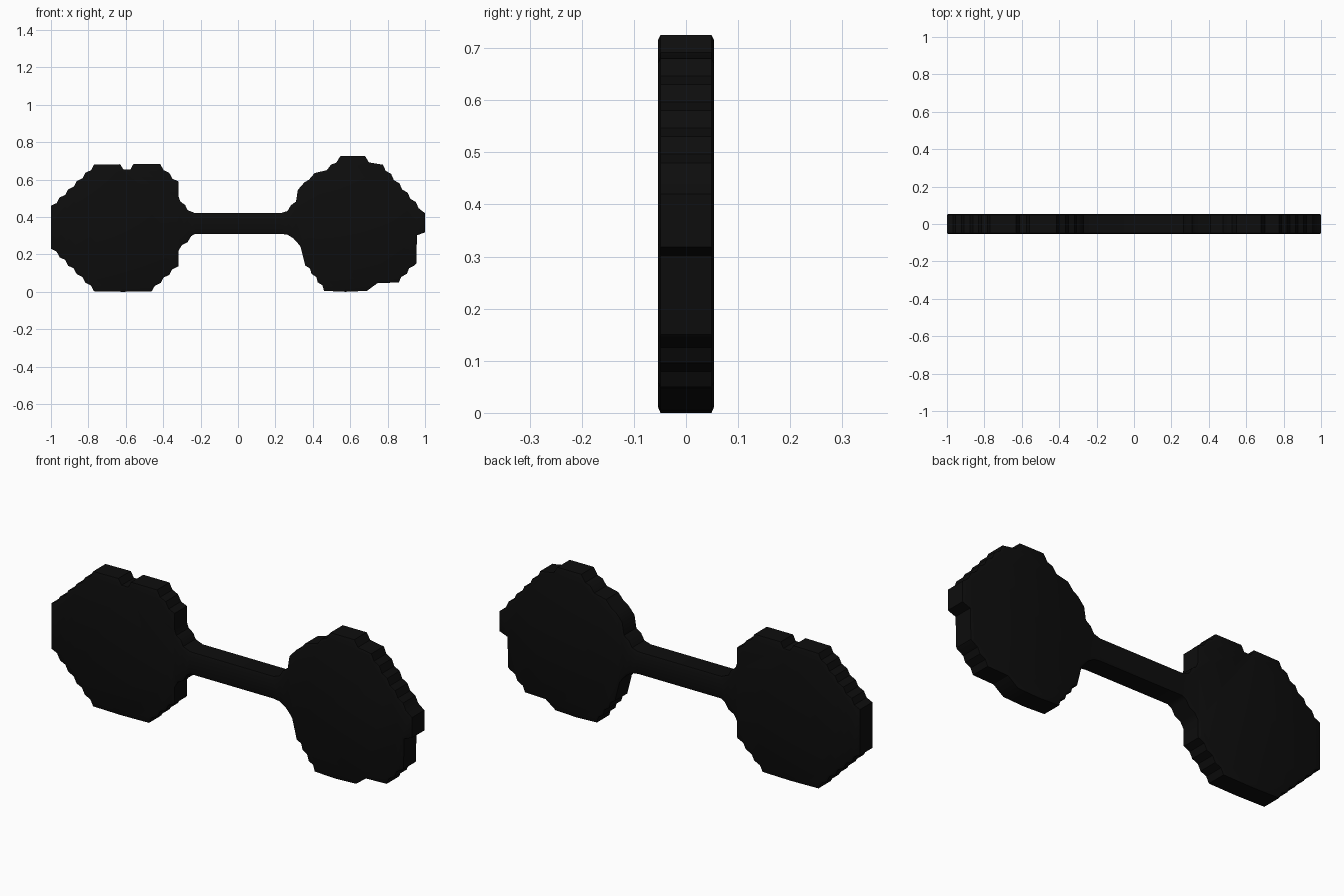
import bpy, bmesh
from mathutils import Vector

if "Cube" in bpy.data.objects:
    bpy.data.objects.remove(bpy.data.objects["Cube"])


def stairs(a, b, n, notch=0.011):
    """Softly stepped edge from a to b (clockwise outline), notched inward n times."""
    a, b = Vector(a), Vector(b)
    d = b - a
    inward = Vector((d.y, -d.x)).normalized() * notch
    pts = []
    for i in range(n):
        pts.append(a + d * (i / n))
        pts.append(a + d * ((i + 0.52) / n) + inward)
    return [tuple(p) for p in pts]


# Clockwise outline in x, z: left weight, upper half
outline = stairs((-1, .46), (-.77, .68), 5)
outline += [(-.77, .68), (-.63, .682), (-.612, .653), (-.575, .653), (-.56, .682)]
outline += stairs((-.415, .682), (-.32, .59), 2)
outline += [(-.318, .59), (-.318, .51), (-.308, .482), (-.283, .465), (-.27, .437), (-.23, .421)]

# Top of the bar and upper half of the right weight
outline += [(.23, .421), (.265, .432), (.283, .463), (.31, .482), (.32, .545),
            (.355, .585), (.38, .60), (.41, .635), (.475, .65), (.497, .68),
            (.525, .69), (.547, .725), (.68, .725), (.70, .692), (.77, .68)]
outline += stairs((.775, .68), (.995, .43), 5)

# Right weight, lower half
outline += [(1, .42), (1, .318), (.957, .302), (.953, .15)]
outline += stairs((.945, .142), (.86, .05), 2)
outline += [(.86, .05), (.745, .046), (.69, .005), (.575, 0)]
outline += stairs((.46, .005), (.36, .14), 3)
outline += [(.36, .14), (.335, .24), (.318, .262), (.297, .285), (.265, .305), (.23, .31)]

# Underside of the bar and left weight, lower half
outline += [(-.23, .31), (-.25, .298), (-.27, .265), (-.30, .25), (-.318, .22), (-.318, .14)]
outline += stairs((-.32, .135), (-.46, .003), 3)
outline += [(-.46, .003), (-.615, 0)]
outline += stairs((-.77, .003), (-1, .23), 5)
outline += [(-1, .23)]

# Flat dumbbell slab with softened rims on both faces
HALF = 0.049
bm = bmesh.new()
front = [bm.verts.new((x, -HALF, z)) for x, z in outline]
back = [bm.verts.new((x, HALF, z)) for x, z in outline]
caps = [bm.faces.new(front), bm.faces.new(back[::-1])]
n = len(outline)
for i in range(n):
    j = (i + 1) % n
    bm.faces.new((front[i], back[i], back[j], front[j]))
bmesh.ops.recalc_face_normals(bm, faces=bm.faces)
bmesh.ops.inset_region(bm, faces=caps, thickness=0.012, depth=0.005)
bmesh.ops.triangulate(bm, faces=[f for f in bm.faces if len(f.verts) > 4])

mesh = bpy.data.meshes.new("dumbbell")
bm.to_mesh(mesh)
bm.free()
dumbbell = bpy.data.objects.new("dumbbell", mesh)
bpy.context.collection.objects.link(dumbbell)

# Near-black finish
black = bpy.data.materials.new("black")
black.diffuse_color = (0.004, 0.004, 0.004, 1)
black.use_nodes = True
black.node_tree.nodes["Principled BSDF"].inputs["Base Color"].default_value = black.diffuse_color
mesh.materials.append(black)

bpy.context.view_layer.objects.active = dumbbell
dumbbell.select_set(True)
bpy.ops.object.shade_smooth_by_angle(angle=0.6)
